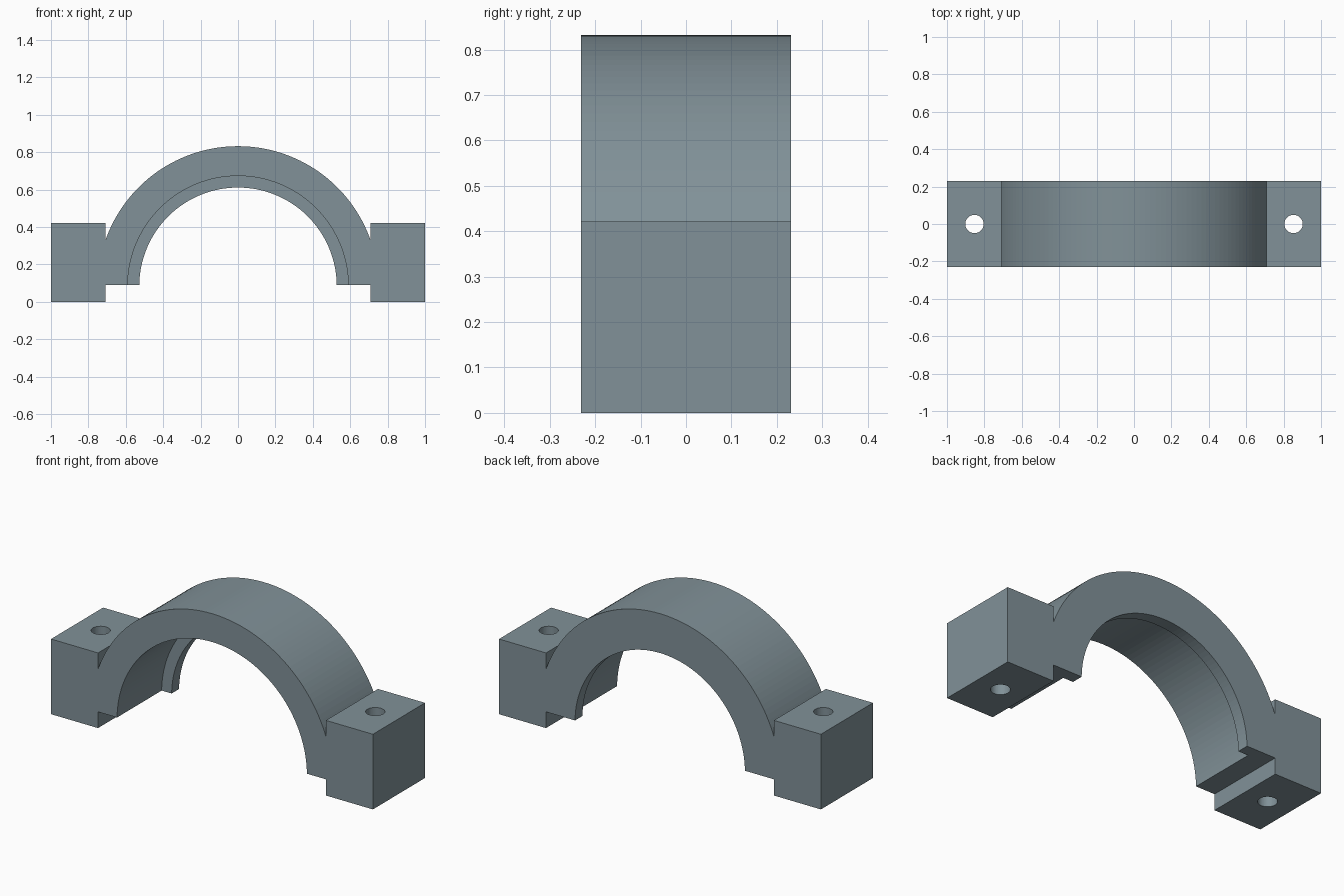
import bpy, bmesh
from math import pi, asin, acos, sin, cos

if "Cube" in bpy.data.objects:
    bpy.data.objects.remove(bpy.data.objects["Cube"])

HALF_W = 0.231       # half depth along y
LUG_X = 0.708        # inner face of the bolt lugs
LUG_TOP = 0.422
ARCH_BASE = 0.091    # underside of the arch ends
LIP_Y = 0.165        # the retaining lip runs from here to the back face


def arc(r, cz, a0, a1, n):
    return [(r * cos(a0 + (a1 - a0) * i / n), cz + r * sin(a0 + (a1 - a0) * i / n))
            for i in range(n + 1)]


def extrude_profile(name, pts, y0, y1):
    bm = bmesh.new()
    face = bm.faces.new([bm.verts.new((x, y0, z)) for x, z in pts])
    res = bmesh.ops.extrude_face_region(bm, geom=[face])
    verts = [v for v in res["geom"] if isinstance(v, bmesh.types.BMVert)]
    bmesh.ops.translate(bm, verts=verts, vec=(0, y1 - y0, 0))
    bmesh.ops.recalc_face_normals(bm, faces=bm.faces)
    me = bpy.data.meshes.new(name)
    bm.to_mesh(me)
    bm.free()
    ob = bpy.data.objects.new(name, me)
    bpy.context.collection.objects.link(ob)
    return ob


def cut(target, cutter):
    mod = target.modifiers.new("cut", 'BOOLEAN')
    mod.operation = 'DIFFERENCE'
    mod.solver = 'EXACT'
    mod.object = cutter
    bpy.context.view_layer.objects.active = target
    bpy.ops.object.modifier_apply(modifier=mod.name)
    bpy.data.objects.remove(cutter)


# Bearing cap outline: lugs, outer arch and the small lip bore
outer_r, outer_z = 0.751, 0.081
bore_z, lip_r, bore_r = 0.083, 0.528, 0.59
a = acos(LUG_X / outer_r)
b = asin((ARCH_BASE - bore_z) / lip_r)
outline = [(LUG_X, 0), (1, 0), (1, LUG_TOP), (LUG_X, LUG_TOP)]
outline += arc(outer_r, outer_z, a, pi - a, 64)
outline += [(-LUG_X, LUG_TOP), (-1, LUG_TOP), (-1, 0), (-LUG_X, 0), (-LUG_X, ARCH_BASE)]
outline += arc(lip_r, bore_z, pi - b, b, 64)
outline += [(LUG_X, ARCH_BASE)]
cap = extrude_profile("bearing_cap", outline, -HALF_W, HALF_W)

# Wider bore in front of the lip
bore = extrude_profile("bore_cutter", arc(bore_r, bore_z, 0, 2 * pi, 128)[:-1], -0.5, LIP_Y)
cut(cap, bore)

# Vertical bolt hole through each lug
for side in (-1, 1):
    bpy.ops.mesh.primitive_cylinder_add(vertices=48, radius=0.049, depth=2,
                                        location=(side * 0.853, 0, 0.2))
    cut(cap, bpy.context.object)

# Dark blue-grey steel
steel = bpy.data.materials.new("steel")
steel.diffuse_color = (0.22, 0.285, 0.315, 1)
steel.use_nodes = True
steel.node_tree.nodes["Principled BSDF"].inputs["Base Color"].default_value = steel.diffuse_color
cap.data.materials.clear()
cap.data.materials.append(steel)
